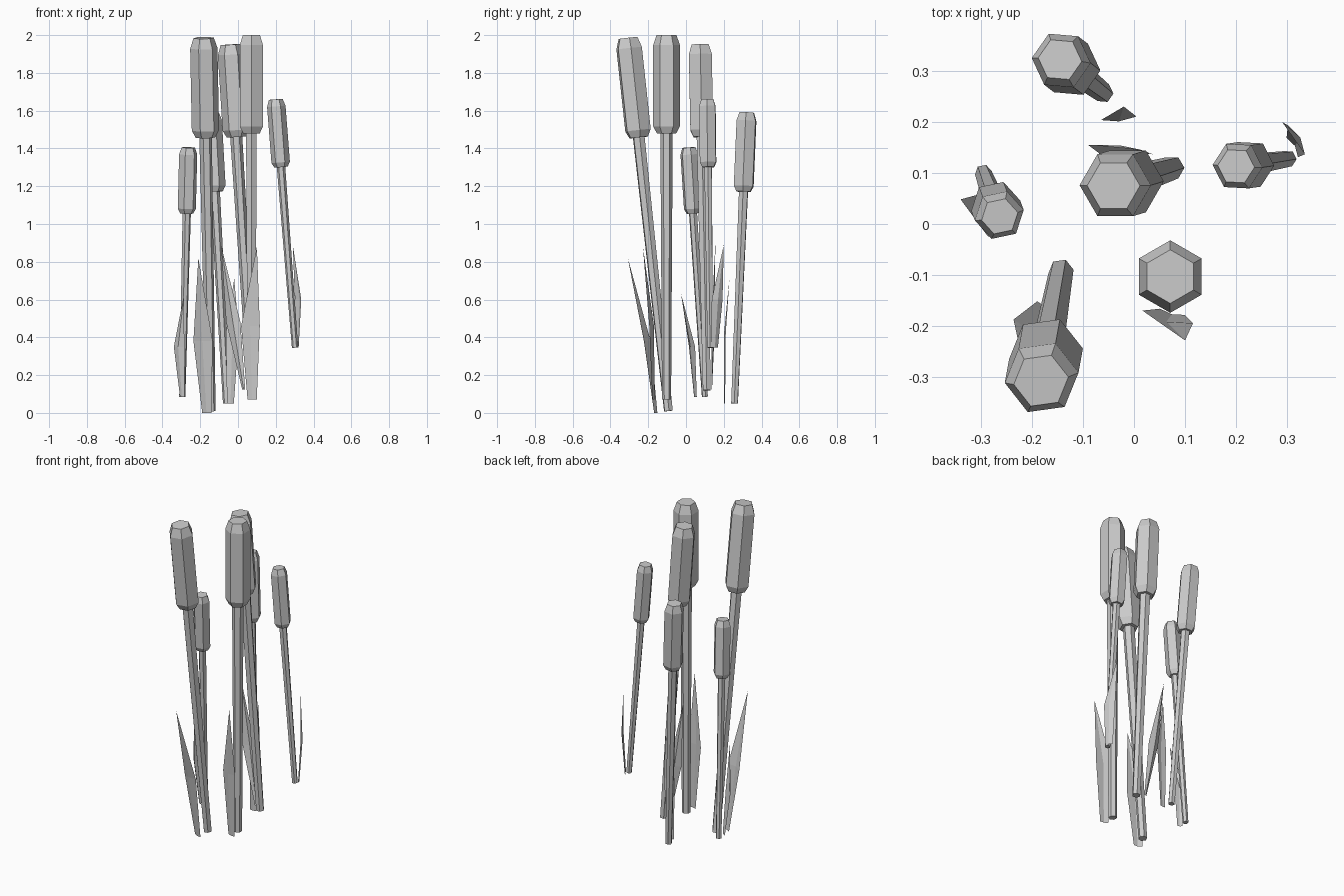
import bpy, math
from mathutils import Vector

if "Cube" in bpy.data.objects:
    bpy.data.objects.remove(bpy.data.objects["Cube"])


def make(name, verts, faces):
    me = bpy.data.meshes.new(name)
    me.from_pydata([tuple(v) for v in verts], [], faces)
    me.update()
    ob = bpy.data.objects.new(name, me)
    bpy.context.collection.objects.link(ob)
    return ob


def hex_loft(name, base, axis, rings, spin):
    """Six-sided capped loft; rings = (distance along axis, radius)."""
    q = Vector((0, 0, 1)).rotation_difference(axis)
    verts = []
    for d, r in rings:
        for i in range(6):
            a = math.radians(spin + 60 * i)
            verts.append(base + q @ Vector((r * math.cos(a), r * math.sin(a), d)))
    faces = [tuple(range(5, -1, -1))]
    for k in range(len(rings) - 1):
        for i in range(6):
            j = (i + 1) % 6
            faces.append((k*6 + i, k*6 + j, k*6 + 6 + j, k*6 + 6 + i))
    n = 6 * (len(rings) - 1)
    faces.append(tuple(range(n, n + 6)))
    return make(name, verts, faces)


def cattail(n, base, top, head_len, r, spin):
    base, top = Vector(base), Vector(top)
    length = (top - base).length
    axis = (top - base).normalized()
    neck = length - head_len
    c = r * 0.75
    hex_loft(f"stem_{n}", base, axis, [(0, r * 0.34), (neck + 0.01, r * 0.46)], spin)
    hex_loft(f"seed_head_{n}", base, axis,
             [(neck, r * 0.72), (neck + c * 0.7, r), (length - c, r), (length, r * 0.74)], spin)


def leaf(n, base, mid, tip, side, w0, w1, fold):
    """Folded blade: narrow foot, wide middle, pointed tip."""
    side = Vector(side).normalized()
    out = Vector((side.y, -side.x, 0)) * fold
    verts = []
    for p, w in ((base, w0), (mid, w1)):
        p = Vector(p)
        verts += [p - side * w, p + out * (w / w1), p + side * w]
    verts.append(Vector(tip))
    make(f"leaf_{n}", verts, [(0, 1, 4, 3), (1, 2, 5, 4), (3, 4, 6), (4, 5, 6)])


# Cattails: base, top, head length, head radius, spin
cattails = [
    ((-0.060, 0.257, 0.05), (-0.145, 0.322, 1.59), 0.42, 0.058, -5),
    ((0.075, 0.110, 0.12), (-0.040, 0.075, 1.95), 0.49, 0.070, 0),
    ((0.302, 0.128, 0.345), (0.200, 0.113, 1.66), 0.36, 0.049, -3),
    ((-0.295, 0.100, 0.085), (-0.263, 0.015, 1.405), 0.35, 0.049, 12),
    ((-0.143, -0.093, 0.01), (-0.182, -0.307, 1.985), 0.53, 0.073, 8),
    ((0.071, -0.103, 0.07), (0.071, -0.103, 2.00), 0.52, 0.071, 90),
]
for i, c in enumerate(cattails, 1):
    cattail(i, *c)

# Leaves: base, middle, tip, width direction, foot and middle half widths, fold
leaves = [
    ((-0.040, 0.205, 0.05), (-0.030, 0.207, 0.42), (-0.020, 0.230, 0.71), (1, 0.1, 0), 0.018, 0.035, 0.006),
    ((0.030, 0.135, 0.125), (-0.025, 0.140, 0.48), (-0.090, 0.155, 0.89), (1, 0.15, 0), 0.008, 0.038, -0.014),
    ((0.310, 0.150, 0.345), (0.318, 0.165, 0.60), (0.290, 0.200, 0.89), (0.5, -0.85, 0), 0.022, 0.033, -0.009),
    ((-0.295, 0.050, 0.085), (-0.312, 0.032, 0.35), (-0.285, -0.026, 0.63), (0.85, -0.5, 0), 0.014, 0.032, 0.010),
    ((-0.165, -0.160, 0.0), (-0.185, -0.205, 0.38), (-0.210, -0.308, 0.82), (1, -0.35, 0), 0.026, 0.054, 0.014),
    ((0.075, -0.172, 0.07), (0.066, -0.182, 0.46), (0.100, -0.228, 0.88), (1, -0.25, 0), 0.025, 0.051, 0.010),
]
for i, l in enumerate(leaves, 1):
    leaf(i, *l)
